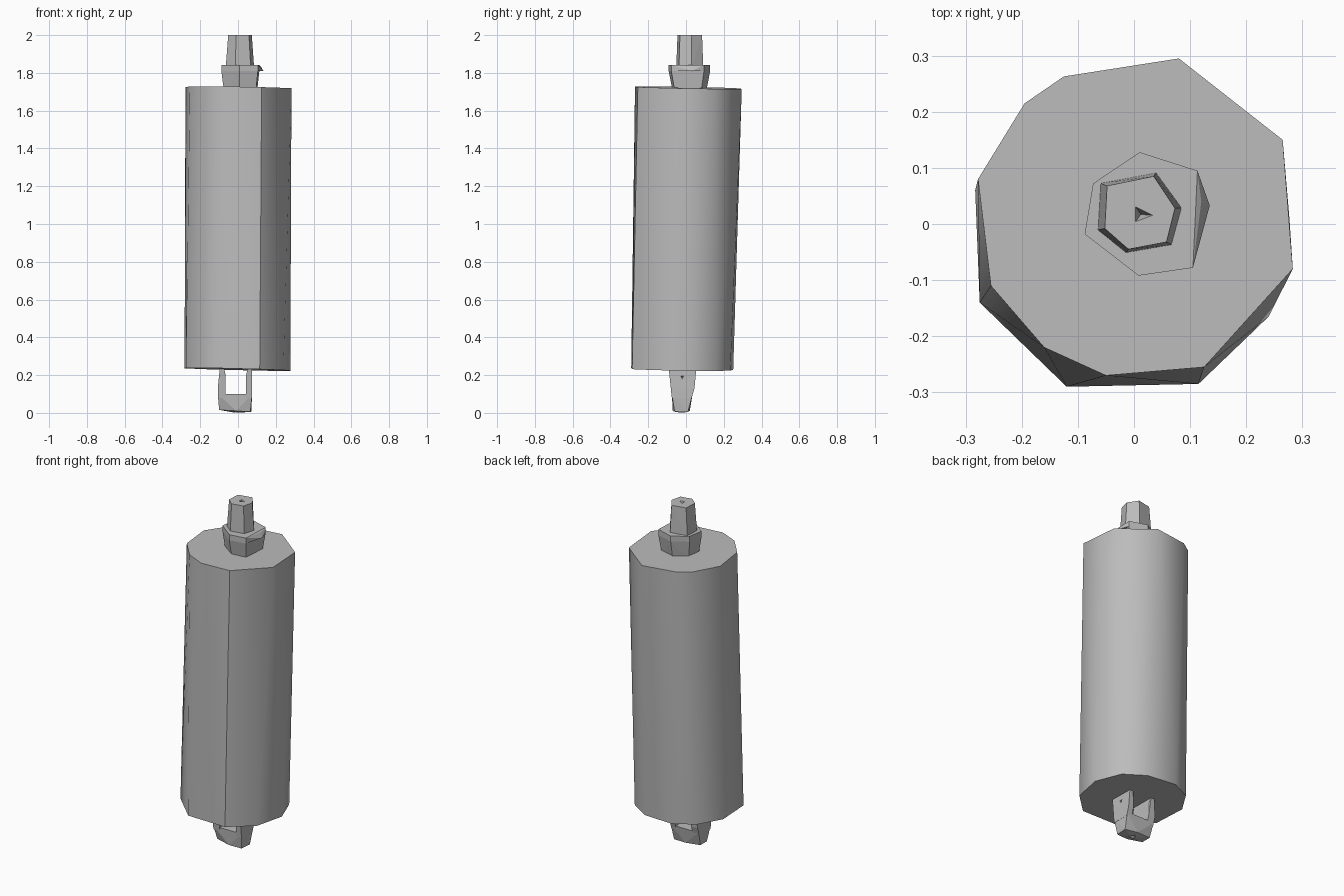
import bpy
import bmesh
import math

cube = bpy.data.objects.get("Cube")
if cube:
    bpy.data.objects.remove(cube, do_unlink=True)

metal = bpy.data.materials.new("grey_metal")
metal.use_nodes = True
GREY = (0.5, 0.5, 0.5, 1)
metal.diffuse_color = GREY
metal.node_tree.nodes["Principled BSDF"].inputs["Base Color"].default_value = GREY


def hull(name, points, smooth=0):
    """Faceted convex solid through the given points."""
    bm = bmesh.new()
    for p in points:
        bm.verts.new(p)
    res = bmesh.ops.convex_hull(bm, input=bm.verts[:])
    loose = [v for v in bm.verts if not v.link_faces]
    bmesh.ops.delete(bm, geom=loose, context="VERTS")
    bmesh.ops.dissolve_limit(bm, angle_limit=math.radians(1),
                             verts=bm.verts[:], edges=bm.edges[:])
    bmesh.ops.recalc_face_normals(bm, faces=bm.faces[:])
    mesh = bpy.data.meshes.new(name)
    bm.to_mesh(mesh)
    bm.free()
    mesh.materials.append(metal)
    ob = bpy.data.objects.new(name, mesh)
    bpy.context.collection.objects.link(ob)
    if smooth:
        bpy.ops.object.select_all(action="DESELECT")
        ob.select_set(True)
        bpy.context.view_layer.objects.active = ob
        bpy.ops.object.shade_smooth_by_angle(angle=math.radians(smooth))
    return ob


def level(outline, z, tilt_x=0, tilt_y=0):
    return [(x, y, z + tilt_x * x + tilt_y * y) for x, y in outline]


def cut(target, points):
    """Carve a convex pocket out of a part."""
    tool = hull("pocket_cutter", points)
    tool.hide_render = True
    mod = target.modifiers.new("pocket", "BOOLEAN")
    mod.operation = "DIFFERENCE"
    mod.solver = "EXACT"
    mod.object = tool
    bpy.context.view_layer.objects.active = target
    bpy.ops.object.modifier_apply(modifier=mod.name)
    bpy.data.objects.remove(tool, do_unlink=True)


# Main cylinder: slightly skewed between two uneven outlines
body_top = [(-.05, -.27), (.125, -.255), (.283, -.08), (.265, .15), (.08, .295),
            (-.125, .263), (-.195, .215), (-.278, .08), (-.255, -.11), (-.16, -.22)]
body_base = [(-.12, -.29), (.115, -.285), (.24, -.165), (.277, .01), (.22, .16),
             (.1, .235), (-.08, .25), (-.2, .19), (-.283, .06), (-.275, -.14)]
hull("cylinder_body",
     level(body_top, 1.722, -.015, -.018) + level(body_base, .23, -.025, -.015), 35)

# Collar below the stud, with a narrow flange
flange = [(-.073, .072), (.01, .128), (.113, .095), (.105, -.078),
          (.008, -.092), (-.088, -.018)]
neck = [(.02 + (x - .02) * .87, .02 + (y - .02) * .8) for x, y in flange]
hull("collar", level(neck, 1.7) + level(flange, 1.81))
hull("collar_flange", level(flange, 1.842) + level(flange, 1.81)
     + [(.135, .033, 1.81), (.12, .04, 1.835)])

# Tapered six-sided stud with a small pocket in its end
stud_top = [(-.048, .068), (.035, .085), (.073, .028), (.058, -.032),
            (-.01, -.045), (-.052, -.008)]
stud_base = [(.012 + (x - .012) * 1.2, .02 + (y - .02) * 1.1) for x, y in stud_top]
stud = hull("stud", level(stud_top, 2) + level(stud_base, 1.83))
pocket = [(0, .035), (.04, .015), (0, 0)]
cut(stud, level(pocket, 2.01) + [(.012, .017, 1.97)])

# Fork base: tapered block with a pocket underneath
base_low = [(-.1, -.05), (-.01, -.07), (.065, -.06), (.07, .01), (-.01, .02), (-.1, .01)]
base_high = [(-.107, -.075), (.075, -.075), (.075, .035), (-.107, .035)]
fork = hull("fork_base", level(base_low, .01, -.06) + [(-.01, -.02, 0)]
            + level(base_high, .1))
cut(fork, [(-.04, -.04, -.01), (.02, -.04, -.01), (-.01, .005, -.01), (-.01, -.02, .04)])

# Fork arms: plates that widen front to back and thin out toward the cylinder
for name, outer, inner, tip, tip_in in (
        ("fork_arm_right", -.107, -.065, -.096, -.074),
        ("fork_arm_left", .075, .042, .073, .052)):
    arm = hull(name, [(x, y, .08) for x in (outer, inner) for y in (-.075, .03)]
               + [(x, y, .13) for x in (outer, inner) for y in (-.08, .045)]
               + [(inner, y, .195) for y in (-.085, .045)]
               + [(x, y, .24) for x in (tip, tip_in) for y in (-.092, .055)])
    # Shallow pin mark on the outer side
    side = 1 if outer > 0 else -1
    cut(arm, [(outer + side * .01, -.035, .2), (outer + side * .01, -.005, .2),
              (outer + side * .01, -.02, .17), (outer - side * .015, -.02, .19)])
